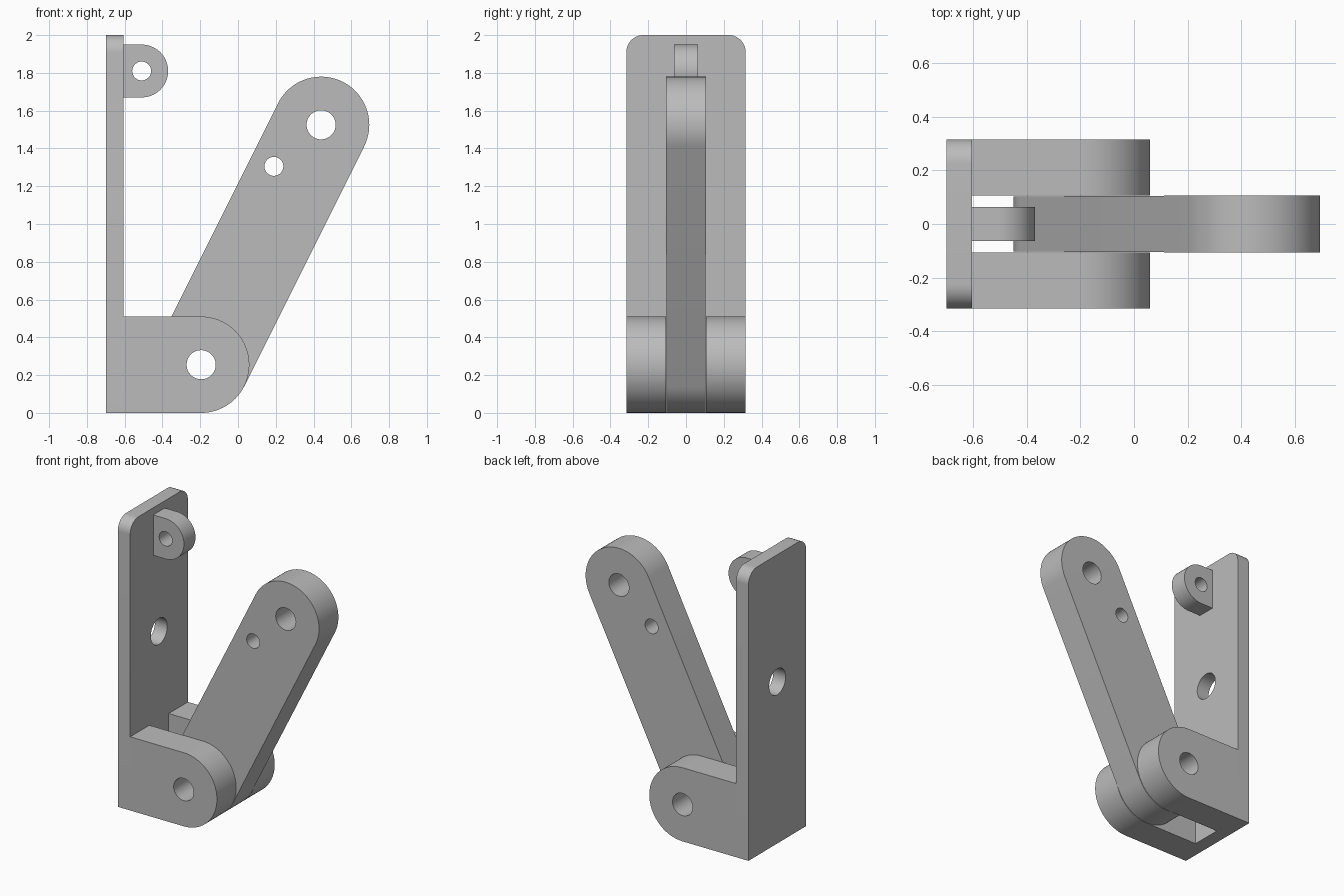
import bpy
import bmesh
from math import pi, sin, cos, atan2, radians
from mathutils import Matrix, Vector

cube = bpy.data.objects.get("Cube")
if cube:
    bpy.data.objects.remove(cube, do_unlink=True)

grey = bpy.data.materials.new("plain grey")
grey.use_nodes = True
grey.diffuse_color = (0.5, 0.5, 0.5, 1)
grey.node_tree.nodes["Principled BSDF"].inputs["Base Color"].default_value = grey.diffuse_color


def arc(cx, cy, r, start, end, steps=40):
    """Points along an arc, angles in radians."""
    return [(cx + r * cos(start + (end - start) * i / steps),
             cy + r * sin(start + (end - start) * i / steps)) for i in range(steps + 1)]


def hole(cx, cy, r):
    return arc(cx, cy, r, 0, 2 * pi, 48)[:-1]


def extruded(name, loops, depth, matrix):
    """Fill an outline with holes and extrude it evenly about its plane."""
    bm = bmesh.new()
    for loop in loops:
        verts = [bm.verts.new((x, y, -depth / 2)) for x, y in loop]
        for i, v in enumerate(verts):
            bm.edges.new((verts[i - 1], v))
    bmesh.ops.triangle_fill(bm, use_beauty=True, edges=bm.edges[:], normal=(0, 0, 1))
    result = bmesh.ops.extrude_face_region(bm, geom=bm.faces[:], use_keep_orig=True)
    top = [g for g in result["geom"] if isinstance(g, bmesh.types.BMVert)]
    bmesh.ops.translate(bm, verts=top, vec=(0, 0, depth))
    bm.transform(matrix)
    bmesh.ops.recalc_face_normals(bm, faces=bm.faces[:])
    mesh = bpy.data.meshes.new(name)
    bm.to_mesh(mesh)
    bm.free()
    mesh.materials.append(grey)
    obj = bpy.data.objects.new(name, mesh)
    bpy.context.collection.objects.link(obj)
    bpy.ops.object.select_all(action="DESELECT")
    obj.select_set(True)
    bpy.context.view_layer.objects.active = obj
    bpy.ops.object.shade_smooth_by_angle(angle=radians(30))
    return obj


def side_plane(y):
    """Profile x, y become model x, z at the given depth."""
    return Matrix.Translation((0, y, 0)) @ Matrix.Rotation(pi / 2, 4, "X")


BACK, INNER = -0.70, -0.605
HALF, SLOT = 0.316, 0.106
PIVOT, TIP, R = Vector((-0.195, 0.255)), Vector((0.44, 1.525)), 0.255

# Upright plate with rounded top corners and a screw hole
corner = 0.09
plate = [(-HALF, 0), (HALF, 0)]
plate += arc(HALF - corner, 2 - corner, corner, 0, pi / 2, 12)
plate += arc(corner - HALF, 2 - corner, corner, pi / 2, pi, 12)
facing_x = Matrix(((0, 0, 1, (BACK + INNER) / 2), (1, 0, 0, 0), (0, 1, 0, 0), (0, 0, 0, 1)))
extruded("upright_plate", [plate, hole(0, 1.12, 0.09)], INNER - BACK, facing_x)

# Pair of hinge lugs at the foot
lug = [(INNER, 0)] + arc(*PIVOT, R, -pi / 2, pi / 2) + [(INNER, 2 * R)]
for name, side in (("front_lug", -1), ("back_lug", 1)):
    extruded(name, [lug, hole(*PIVOT, 0.077)], HALF - SLOT, side_plane(side * (HALF + SLOT) / 2))

# Small eyelet near the top of the plate
eyelet = [(INNER, 1.67)] + arc(-0.51, 1.81, 0.14, -pi / 2, pi / 2) + [(INNER, 1.95)]
extruded("eyelet", [eyelet, hole(-0.51, 1.81, 0.05)], 0.126, side_plane(0))

# Swinging arm, slightly thinner where it fits between the lugs
axis = TIP - PIVOT
lean = atan2(axis.y, axis.x)
arm = arc(*TIP, R, lean - pi / 2, lean + pi / 2) + arc(*PIVOT, R, lean + pi / 2, lean + 3 * pi / 2)
arm_obj = extruded("swinging_arm",
                   [arm, hole(*PIVOT, 0.077), hole(*TIP, 0.077), hole(0.19, 1.305, 0.05)],
                   2 * SLOT, side_plane(0))
for v in arm_obj.data.vertices:
    along = (Vector((v.co.x, v.co.z)) - PIVOT).dot(axis) / axis.length_squared
    v.co.y *= 0.97 + 0.03 * min(max(along, 0), 1)
